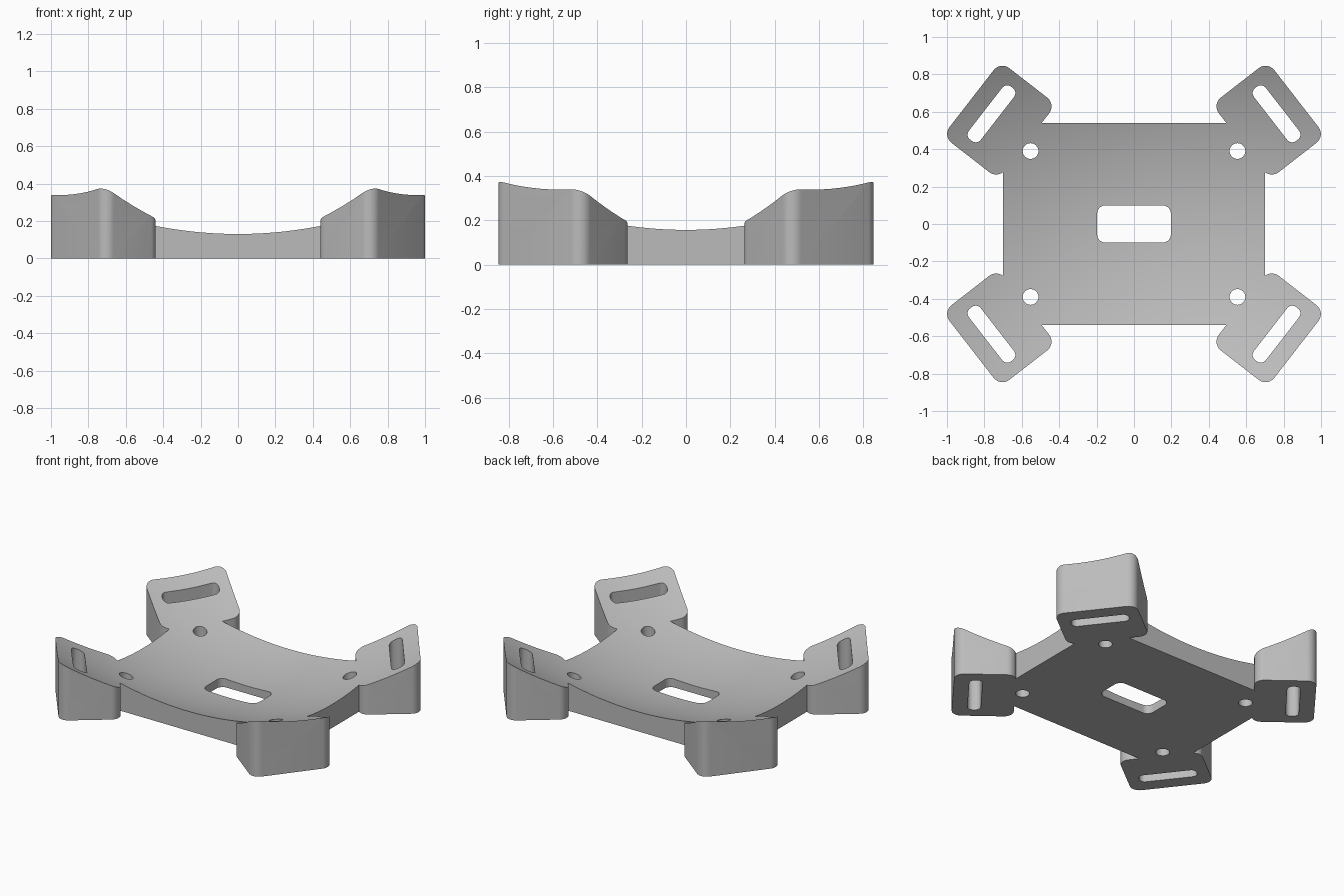
import bpy, bmesh, math
from mathutils import Vector, Matrix

old = bpy.data.objects.get("Cube")
if old:
    bpy.data.objects.remove(old, do_unlink=True)

grey = bpy.data.materials.new("plain grey")
grey.use_nodes = True
grey.diffuse_color = (0.5, 0.5, 0.5, 1)
grey.node_tree.nodes["Principled BSDF"].inputs["Base Color"].default_value = (0.5, 0.5, 0.5, 1)

CORNERS = [(1, 1), (-1, 1), (-1, -1), (1, -1)]
PAD_ANGLE = math.radians(-52.2)


def rounded_rect(half_x, half_y, radius, centre=(0, 0), angle=0, steps=8):
    """Outline of a turned rectangle with rounded corners."""
    turn = Matrix.Rotation(angle, 2)
    points = []
    for i, (sx, sy) in enumerate(CORNERS):
        for k in range(steps + 1):
            a = (i + k / steps) * math.pi / 2
            p = Vector((sx * (half_x - radius) + radius * math.cos(a),
                        sy * (half_y - radius) + radius * math.sin(a)))
            points.append(turn @ p + Vector(centre))
    return points


def mirrored(outline):
    return [[(x * sx, y * sy) for x, y in outline] for sx, sy in CORNERS]


def finish(name, bm):
    bmesh.ops.recalc_face_normals(bm, faces=bm.faces)
    mesh = bpy.data.meshes.new(name)
    bm.to_mesh(mesh)
    bm.free()
    mesh.materials.append(grey)
    obj = bpy.data.objects.new(name, mesh)
    bpy.context.collection.objects.link(obj)
    return obj


def prisms(name, outlines, z0, z1):
    bm = bmesh.new()
    for outline in outlines:
        face = bm.faces.new([bm.verts.new((x, y, z0)) for x, y in outline])
        top = bmesh.ops.extrude_face_region(bm, geom=[face])["geom"]
        for v in top:
            if isinstance(v, bmesh.types.BMVert):
                v.co.z = z1
    return finish(name, bm)


def dish_height(x, y):
    return 0.048 + 0.222 * x**2 + 0.272 * y**2 + 0.03 * y**4


def combine(target, tool, operation):
    mod = target.modifiers.new(operation.lower(), 'BOOLEAN')
    mod.operation = operation
    mod.solver = 'EXACT'
    mod.object = tool
    bpy.context.view_layer.objects.active = target
    bpy.ops.object.modifier_apply(modifier=mod.name)
    bpy.data.objects.remove(tool, do_unlink=True)


# Rectangular base plate
plate_outline = [(0.7 * sx, 0.54 * sy) for sx, sy in CORNERS]
plate = prisms("mounting_plate", [plate_outline], 0, 0.6)

# Four turned strap pads at the corners
pad = rounded_rect(0.2525, 0.188, 0.06, (0.72, 0.555), PAD_ANGLE)
combine(plate, prisms("strap_pads", mirrored(pad), 0, 0.6), 'UNION')

# Strap slots, screw holes and centre window
slot = rounded_rect(0.179, 0.04, 0.034, (0.762, 0.589), PAD_ANGLE)
hole = rounded_rect(0.042, 0.042, 0.0419, (0.553, 0.39))
window = rounded_rect(0.197, 0.1, 0.045)
openings = mirrored(slot) + mirrored(hole) + [window]
combine(plate, prisms("openings", openings, -0.2, 0.8), 'DIFFERENCE')

# Dished top surface
bm = bmesh.new()
bmesh.ops.create_grid(bm, x_segments=47, y_segments=41, size=1)
for v in bm.verts:
    v.co.x *= 1.07
    v.co.y *= 0.93
    v.co.z = dish_height(v.co.x, v.co.y)
lid = bmesh.ops.extrude_face_region(bm, geom=bm.faces[:])["geom"]
for v in lid:
    if isinstance(v, bmesh.types.BMVert):
        v.co.z = 1
combine(plate, finish("dish_cutter", bm), 'DIFFERENCE')

# Smooth shading with crisp rims
bpy.ops.object.select_all(action='DESELECT')
plate.select_set(True)
bpy.context.view_layer.objects.active = plate
bpy.ops.object.shade_smooth_by_angle(angle=math.radians(30))
